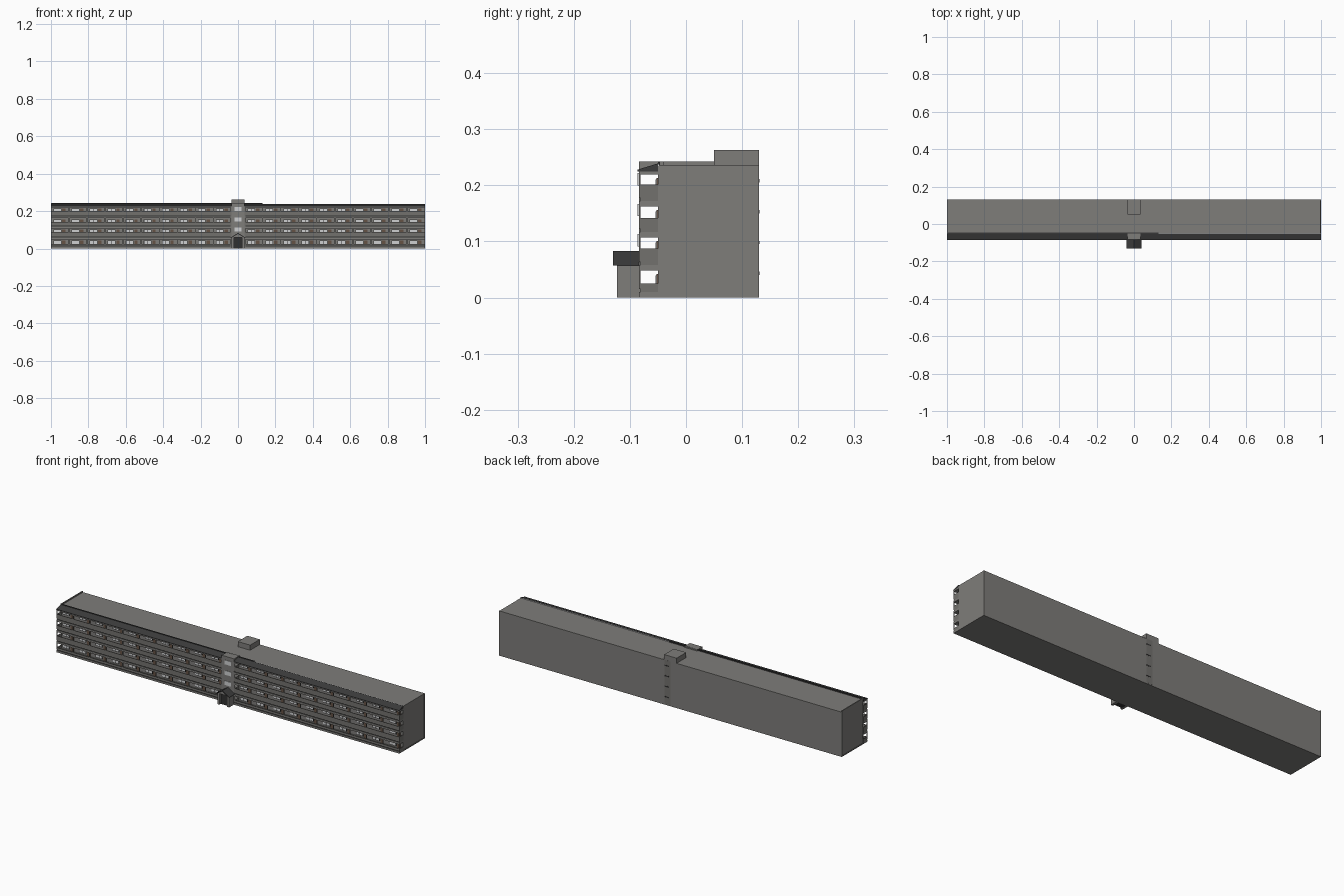
import bpy, bmesh
from mathutils import Matrix, Vector

if "Cube" in bpy.data.objects:
    bpy.data.objects.remove(bpy.data.objects["Cube"])


def material(name, col):
    m = bpy.data.materials.new(name)
    m.diffuse_color = (*col, 1)
    m.use_nodes = True
    m.node_tree.nodes["Principled BSDF"].inputs["Base Color"].default_value = m.diffuse_color
    return m


WALL = material("warm grey concrete", (0.21, 0.205, 0.195))
RAIL = material("balcony grey", (0.17, 0.165, 0.155))
DARK = material("dark roofing", (0.045, 0.045, 0.045))
FRAME = material("dark frame", (0.03, 0.03, 0.03))
WHITE = material("pale glass", (0.62, 0.63, 0.64))
BROWN = material("brown door", (0.13, 0.085, 0.06))


def finish(name, bm, mat):
    bmesh.ops.recalc_face_normals(bm, faces=bm.faces)
    me = bpy.data.meshes.new(name)
    bm.to_mesh(me)
    bm.free()
    me.materials.append(mat)
    ob = bpy.data.objects.new(name, me)
    bpy.context.collection.objects.link(ob)
    return ob


def boxes(name, mat, items):
    """One object made of boxes, each given as x0, x1, y0, y1, z0, z1."""
    bm = bmesh.new()
    for x0, x1, y0, y1, z0, z1 in items:
        mid = Vector(((x0 + x1) / 2, (y0 + y1) / 2, (z0 + z1) / 2))
        size = Matrix.Diagonal((x1 - x0, y1 - y0, z1 - z0, 1))
        bmesh.ops.create_cube(bm, size=1, matrix=Matrix.Translation(mid) @ size)
    return finish(name, bm, mat)


def prism(name, mat, profile, axis, a, b):
    """Extrude a profile along x (points are y, z) or y (points are x, z)."""
    bm = bmesh.new()
    place = (lambda p, t: (t, p[0], p[1])) if axis == "x" else (lambda p, t: (p[0], t, p[1]))
    face = bm.faces.new([bm.verts.new(place(p, a)) for p in profile])
    new = bmesh.ops.extrude_face_region(bm, geom=[face])["geom"]
    step = Vector(place((0, 0), b - a))
    bmesh.ops.translate(bm, vec=step, verts=[v for v in new if isinstance(v, bmesh.types.BMVert)])
    return finish(name, bm, mat)


FRONT, BACK, FACE, ROOF = -0.05, 0.13, -0.084, 0.236
LIP = FACE + 0.003
TW = 0.036                       # half width of the stair tower
BANDS = [(0, 0.025), (0.048, 0.087), (0.107, 0.142), (0.162, 0.201)]
TOPS = [0.048, 0.107, 0.162, 0.219]
BAYS = 10

# Main block, with thin plinth and back wall standing slightly proud
boxes("main_block", WALL, [(-0.998, 0.998, FRONT, 0.126, 0.004, ROOF)])
boxes("plinth", WALL, [(-1, 1, FRONT, BACK, 0, 0.005)])
boxes("back_wall", WALL, [(-1, 1, 0.125, BACK, 0.004, ROOF)])

# Roof edges
boxes("roof_parapet", WALL, [(-1, -0.995, FRONT, BACK, ROOF - 0.002, 0.242)])
boxes("front_roof_edge", DARK, [(-1, 0.13, FRONT, FRONT + 0.004, ROOF - 0.002, 0.242)])
boxes("pale_flashing", WHITE, [(0.13, 1, FRONT, FRONT + 0.002, ROOF - 0.002, 0.2385)])

# Balconies of both wings
slabs, rails, gaps, posts, frames, panes, doors = [], [], [], [], [], [], []
for side in (-1, 1):
    xa, xb = sorted((side * TW, side * 1.0))
    bay = (xb - xa) / BAYS
    for (z0, z1), top in zip(BANDS, TOPS):
        low = z0 + 0.010
        slabs.append((xa, xb, FACE, FRONT, z0, low))
        gaps.append((xa, xb, LIP, LIP + 0.002, low, low + 0.006))
        rails.append((xa, xb, FACE, LIP, low + 0.005, z1))
        for x in (xa, xb - 0.004):
            rails.append((x, x + 0.004, LIP, FRONT, low, z1))
        for i in range(BAYS + 1):
            x = min(max(xa + i * bay, xa + 0.002), xb - 0.002)
            posts.append((x - 0.002, x + 0.002, FACE, LIP, z1, top))
        for i in range(BAYS):
            x = xa + i * bay
            zt = top - 0.006
            frames.append((x + 0.014, x + 0.056, FRONT - 0.003, FRONT, z1 - 0.008, zt))
            for k in (0.017, 0.036):
                panes.append((x + k, x + k + 0.017, FRONT - 0.004, FRONT, z1 - 0.005, zt - 0.003))
            doors.append((x + 0.060, x + 0.078, FRONT - 0.003, FRONT, low, zt))
    # lintel under the sloping roof
    slabs.append((xa, xb, FACE, FRONT, 0.219, 0.225))
boxes("balcony_slabs", WALL, slabs)
boxes("balcony_rails", RAIL, rails)
boxes("rail_gaps", FRAME, gaps)
boxes("balcony_posts", RAIL, posts)
boxes("window_frames", FRAME, frames)
boxes("window_panes", WHITE, panes)
boxes("balcony_doors", BROWN, doors)

# Sloping roofs over the balconies
slope = [(-0.086, 0.225), (-0.086, 0.228), (FRONT, 0.239), (FRONT, 0.225)]
prism("left_balcony_roof", DARK, slope, "x", -1, -TW)
prism("right_balcony_roof", DARK, slope, "x", TW, 1)

# Stair tower, open at the sides on each floor
boxes("stair_tower", WALL, [(-TW, TW, FACE, LIP, 0, 0.242)]
      + [(-TW, TW, LIP, FRONT, a, b) for a, b in BANDS]
      + [(-TW, TW, LIP, FRONT + 0.01, 0.219, 0.242)])
boxes("tower_windows", WHITE, [(-0.018, 0.018, FACE - 0.002, FACE, z, z + 0.022)
                               for z in (0.091, 0.145, 0.200)])

# Entrance porch with a gabled roof
boxes("porch_walls", WALL, [(s * 0.028 - 0.006, s * 0.028 + 0.006, -0.123, FACE, 0, 0.058)
                            for s in (-1, 1)])
boxes("porch_door", FRAME, [(-0.022, 0.022, -0.112, FACE, 0, 0.058)])
prism("porch_gable", WALL, [(-0.034, 0.058), (0.034, 0.058), (0, 0.078)], "y", -0.123, FACE)
prism("porch_roof", DARK, [(-0.041, 0.057), (0, 0.083), (0.041, 0.057),
                           (0.034, 0.057), (0, 0.078), (-0.034, 0.057)], "y", -0.13, FACE)

# Rooftop stair housing
boxes("roof_housing", WALL, [(-TW, TW, 0.05, BACK, ROOF - 0.004, 0.263)])

# Narrow stair strip on the back
boxes("back_stair_strip", RAIL, [(0.0, 0.034, BACK, BACK + 0.0005, 0.005, ROOF)])
boxes("back_stair_vents", FRAME, [(0.008, 0.034, BACK, BACK + 0.001, z, z + 0.006)
                                  for z in (0.04, 0.095, 0.15, 0.205)])
